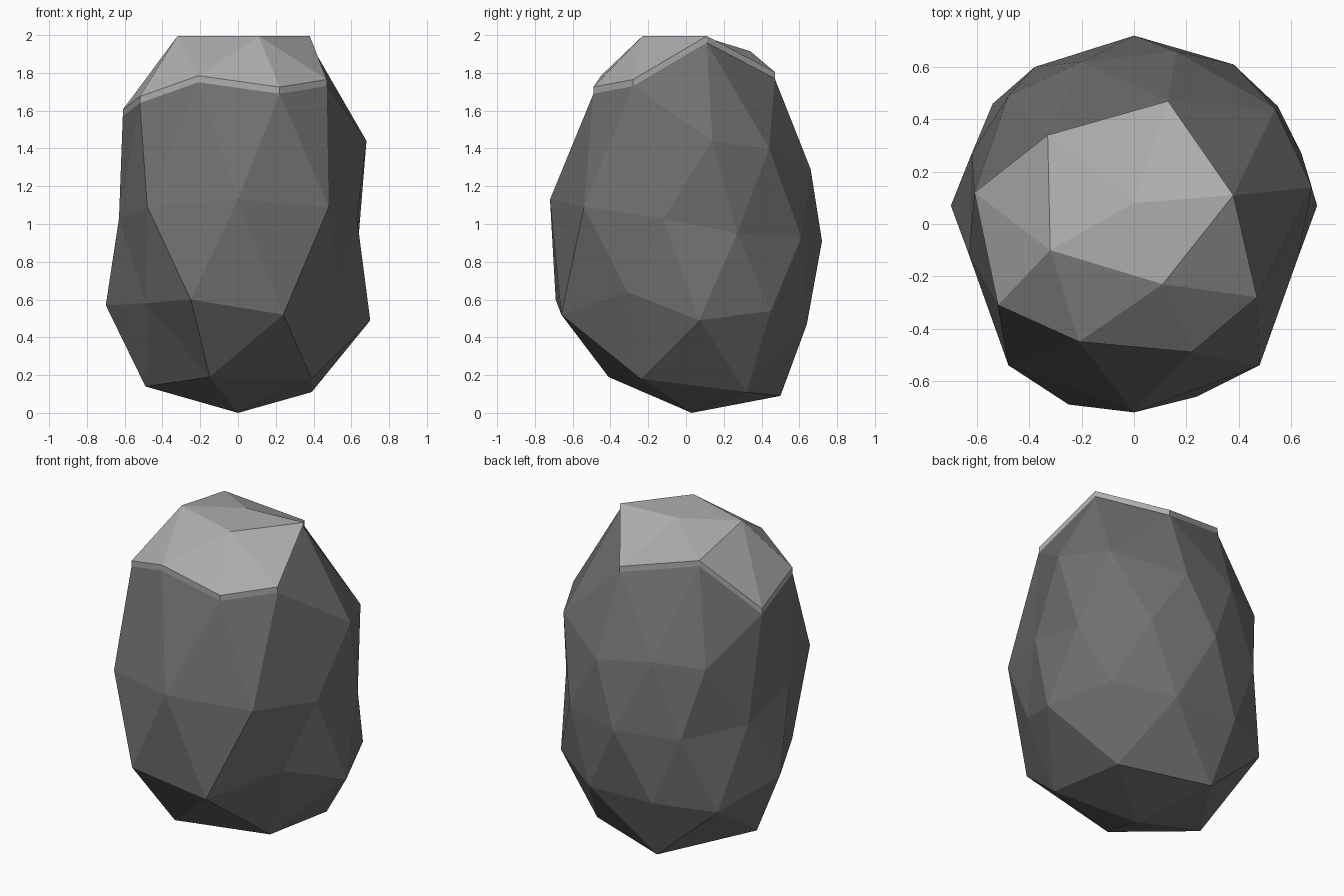
import bpy
import bmesh
from math import atan2, pi
from mathutils import Vector

CAP_THICKNESS = .035

cube = bpy.data.objects.get("Cube")
if cube:
    bpy.data.objects.remove(cube, do_unlink=True)


def make_material(name, grey):
    colour = (grey, grey, grey, 1)
    material = bpy.data.materials.new(name)
    material.use_nodes = True
    material.diffuse_color = colour
    shader = material.node_tree.nodes["Principled BSDF"]
    shader.inputs["Base Color"].default_value = colour
    shader.inputs["Roughness"].default_value = .9
    return material


def make_object(name, bm, material):
    bmesh.ops.recalc_face_normals(bm, faces=bm.faces)
    mesh = bpy.data.meshes.new(name)
    bm.to_mesh(mesh)
    mesh.materials.append(material)
    obj = bpy.data.objects.new(name, mesh)
    bpy.context.collection.objects.link(obj)
    return obj


def angle_around(vert):
    # The small shift keeps the vertex on the +x axis first
    return (atan2(vert.co.y, vert.co.x) + .1) % (2 * pi)


def verts_in_band(bm, low, high):
    band = [v for v in bm.verts if low < v.co.z < high]
    return sorted(band, key=angle_around)


# Rings of the chiselled boulder, from the ground up, counter-clockwise from +x
foot = [(0, .03, 0)]
base_ring = [(.39, .32, .11), (-.15, .5, .09), (-.49, 0, .14),
             (-.15, -.41, .19), (.39, -.24, .18)]
lower_ring = [(.7, .07, .49), (.55, .45, .54), (.22, .64, .47),
              (-.21, .64, .48), (-.54, .46, .44), (-.7, .07, .57),
              (-.49, -.35, .58), (-.25, -.69, .6), (.24, -.66, .52),
              (.53, -.31, .64)]
middle_ring = [(.64, .27, .95), (.38, .61, .93), (0, .72, .91),
               (-.38, .6, .9), (-.62, .27, .94), (-.63, -.12, 1.03),
               (-.48, -.54, 1.09), (0, -.72, 1.13), (.48, -.54, 1.09),
               (.63, -.12, 1.03)]
upper_ring = [(.68, .14, 1.44), (.54, .44, 1.4), (.16, .66, 1.29),
              (-.2, .62, 1.35), (-.48, .49, 1.33), (-.61, .12, 1.57),
              (-.52, -.31, 1.64), (-.21, -.45, 1.75), (.22, -.49, 1.69),
              (.47, -.28, 1.73)]
crown_ring = [(.38, .11, 1.96), (.13, .47, 1.77), (-.33, .34, 1.88),
              (-.32, -.1, 1.96), (.11, -.23, 1.96)]
crown = [(0, .08, 1.96)]

# Boulder: an icosphere whose rings are pushed into the rough shape
rock = bmesh.new()
bmesh.ops.create_icosphere(rock, subdivisions=2, radius=1)
rings = [foot, base_ring, lower_ring, middle_ring, upper_ring, crown_ring, crown]
limits = [-2, -.95, -.7, -.2, .2, .7, .95, 2]
bands = [verts_in_band(rock, low, high) for low, high in zip(limits, limits[1:])]
for band, ring in zip(bands, rings):
    for vert, place in zip(band, ring):
        vert.co = Vector(place)

# The pale cap covers the crown and the front half of the upper ring
covered = set(bands[-1] + bands[-2] + bands[-3][5:])
cap_layer = rock.faces.layers.int.new("cap")
for face in rock.faces:
    face[cap_layer] = int(all(v in covered for v in face.verts))

# Cap: the covered faces lifted off the boulder, with a thin rim
cap = rock.copy()
layer = cap.faces.layers.int["cap"]
bare = [f for f in cap.faces if not f[layer]]
bmesh.ops.delete(cap, geom=bare, context="FACES")
lifted = bmesh.ops.extrude_face_region(cap, geom=cap.faces[:])
lifted_verts = [g for g in lifted["geom"] if isinstance(g, bmesh.types.BMVert)]
bmesh.ops.translate(cap, verts=lifted_verts, vec=(0, 0, CAP_THICKNESS))

for bm in (rock, cap):
    bm.faces.layers.int.remove(bm.faces.layers.int["cap"])

make_object("boulder", rock, make_material("dark stone grey", .16))
make_object("boulder_cap", cap, make_material("pale cap grey", .42))
rock.free()
cap.free()
